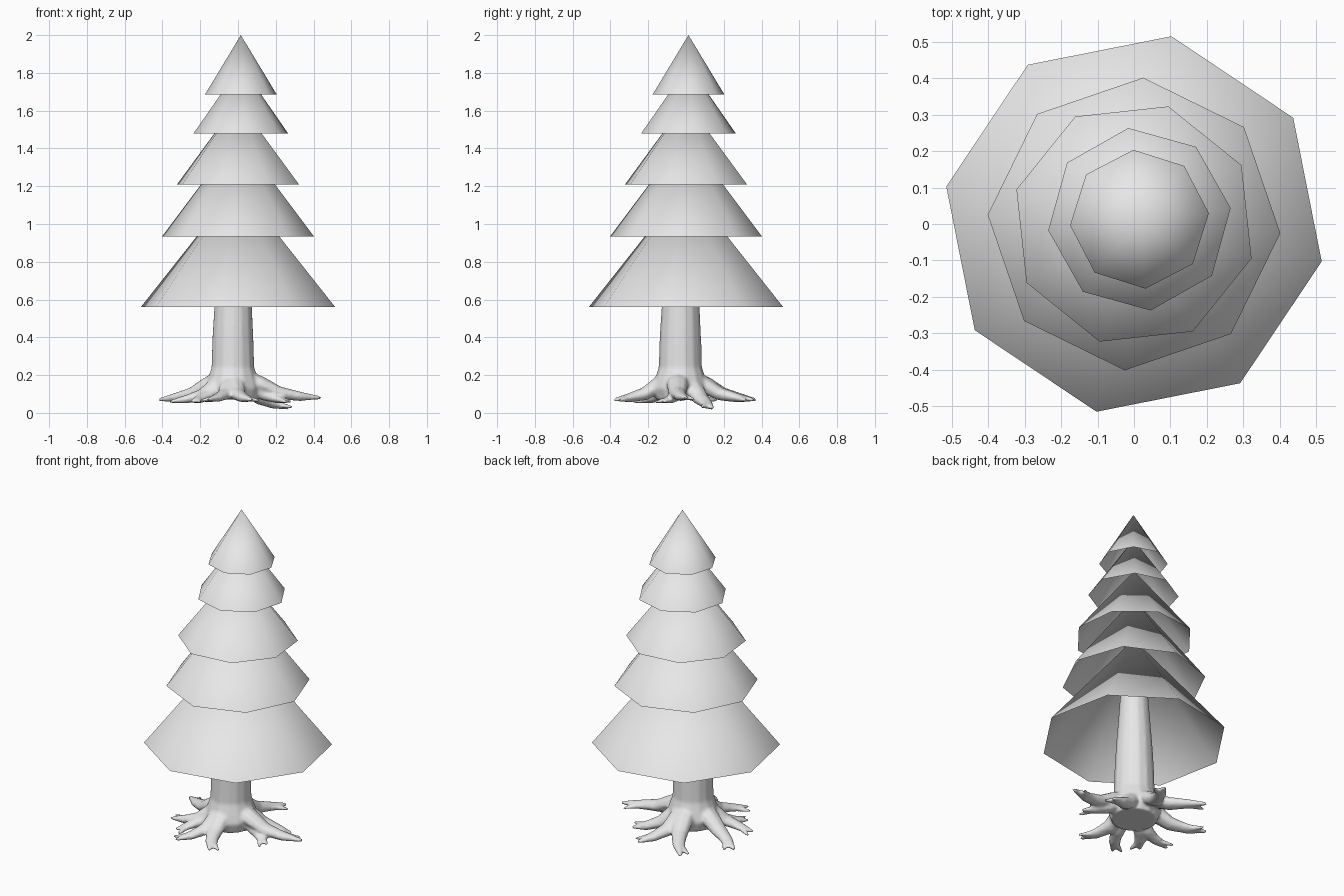
import bpy, bmesh
from math import cos, sin, radians, tau
from mathutils import Vector

cube = bpy.data.objects.get("Cube")
if cube:
    bpy.data.objects.remove(cube)

grey = bpy.data.materials.new("plain grey")
grey.use_nodes = True
grey.diffuse_color = (0.8, 0.8, 0.8, 1)
grey.node_tree.nodes["Principled BSDF"].inputs["Base Color"].default_value = (0.8, 0.8, 0.8, 1)


def make_object(name, bm):
    mesh = bpy.data.meshes.new(name)
    bm.to_mesh(mesh)
    bm.free()
    mesh.materials.append(grey)
    mesh.shade_smooth()
    obj = bpy.data.objects.new(name, mesh)
    bpy.context.collection.objects.link(obj)
    return obj


def add_tube(bm, points, radii, sides, flat=1.0):
    """Closed tapered tube along a path; flat squashes it vertically."""
    rings = []
    for i, p in enumerate(points):
        along = points[min(i + 1, len(points) - 1)] - points[max(i - 1, 0)]
        side = along.cross(Vector((0, 0, 1)))
        side = side.normalized() if side.length > 0.2 * along.length else Vector((0, 1, 0))
        up = side.cross(along).normalized()
        rings.append([bm.verts.new(p + radii[i] * (side * cos(tau * k / sides)
                                                   + up * flat * sin(tau * k / sides)))
                      for k in range(sides)])
    for a, b in zip(rings, rings[1:]):
        for k in range(sides):
            n = (k + 1) % sides
            bm.faces.new((a[k], a[n], b[n], b[k]))
    bm.faces.new(rings[0][::-1])
    bm.faces.new(rings[-1])


# Foliage: hollow eight-sided cones (x, y, rim radius, rim z, apex z, turn)
tiers = [
    (0, 0, 0.525, 0.56, 1.21, 33.7),
    (0, 0, 0.402, 0.935, 1.47, -3.6),
    (0, 0, 0.336, 1.21, 1.65, 28.7),
    (0.015, 0.013, 0.252, 1.48, 1.84, 7),
    (0.015, 0.013, 0.191, 1.685, 2.0, 5),
]
for i, (x, y, r, low, high, turn) in enumerate(tiers):
    bm = bmesh.new()
    rim = [bm.verts.new((x + r * cos(radians(turn + 45 * k)),
                         y + r * sin(radians(turn + 45 * k)), low)) for k in range(8)]
    apex = bm.verts.new((x, y, high))
    for k in range(8):
        bm.faces.new((rim[k], rim[(k + 1) % 8], apex))
    make_object(f"foliage_tier_{i + 1}", bm)

# Trunk: tapers up through the foliage and flares at the foot
bm = bmesh.new()
profile = [(0.07, 0.13), (0.13, 0.15), (0.18, 0.135), (0.24, 0.115),
           (0.4, 0.11), (0.56, 0.101), (1.1, 0.06), (1.67, 0.012)]
centre = Vector((-0.027, -0.03, 0))
add_tube(bm, [centre * (1 - max(0, z - 0.5) / 1.2) + Vector((0, 0, z)) for z, r in profile],
         [r for z, r in profile], 14)

# Roots: tip x, y, z, sideways bend, thickness
roots = [
    (-0.42, 0.13, 0.07, 0.03, 1.0),
    (-0.22, 0.37, 0.07, -0.04, 1.0),
    (-0.36, -0.14, 0.06, 0.03, 0.9),
    (-0.25, -0.25, 0.06, -0.02, 0.9),
    (-0.16, -0.38, 0.07, 0.03, 0.9),
    (0.07, -0.38, 0.07, -0.03, 1.0),
    (0.28, -0.12, 0.06, 0.03, 0.9),
    (0.44, 0.0, 0.08, -0.03, 1.0),
    (0.27, 0.14, 0.025, 0.02, 1.0),
    (0.08, 0.36, 0.07, 0.03, 1.0),
]
path = [(0.1, 0.19, 0.06), (0.32, 0.145, 0.06), (0.52, 0.1, 0.048),
        (0.76, 0.08, 0.034), (1.0, 0.0, 0.011)]
for x, y, z, bend, thick in roots:
    tip = Vector((x, y, 0))
    out = tip - centre
    side = Vector((-out.y, out.x, 0)).normalized()
    points = []
    for t, height, r in path:
        p = centre + out * t + side * bend * sin(t * tau / 2)
        p.z = z if t == 1 else height + (z - 0.07) * t
        points.append(p)
    add_tube(bm, points, [r * thick for t, height, r in path], 8, 0.75)

    # Short fork near the end of each root
    fork = points[3] + (out.normalized() * 0.07 - side * 0.07 * (1 if bend > 0 else -1))
    fork.z = points[3].z - 0.015
    add_tube(bm, [points[2], points[3].lerp(fork, 0.3), fork],
             [0.035 * thick, 0.024 * thick, 0.009], 8, 0.75)

bmesh.ops.recalc_face_normals(bm, faces=bm.faces)
trunk = make_object("trunk_and_roots", bm)

# Fuse the roots into the trunk and soften the joins
fuse = trunk.modifiers.new("fuse", 'REMESH')
fuse.mode = 'VOXEL'
fuse.voxel_size = 0.009
fuse.use_smooth_shade = True
soften = trunk.modifiers.new("soften", 'SMOOTH')
soften.factor = 0.5
soften.iterations = 5
